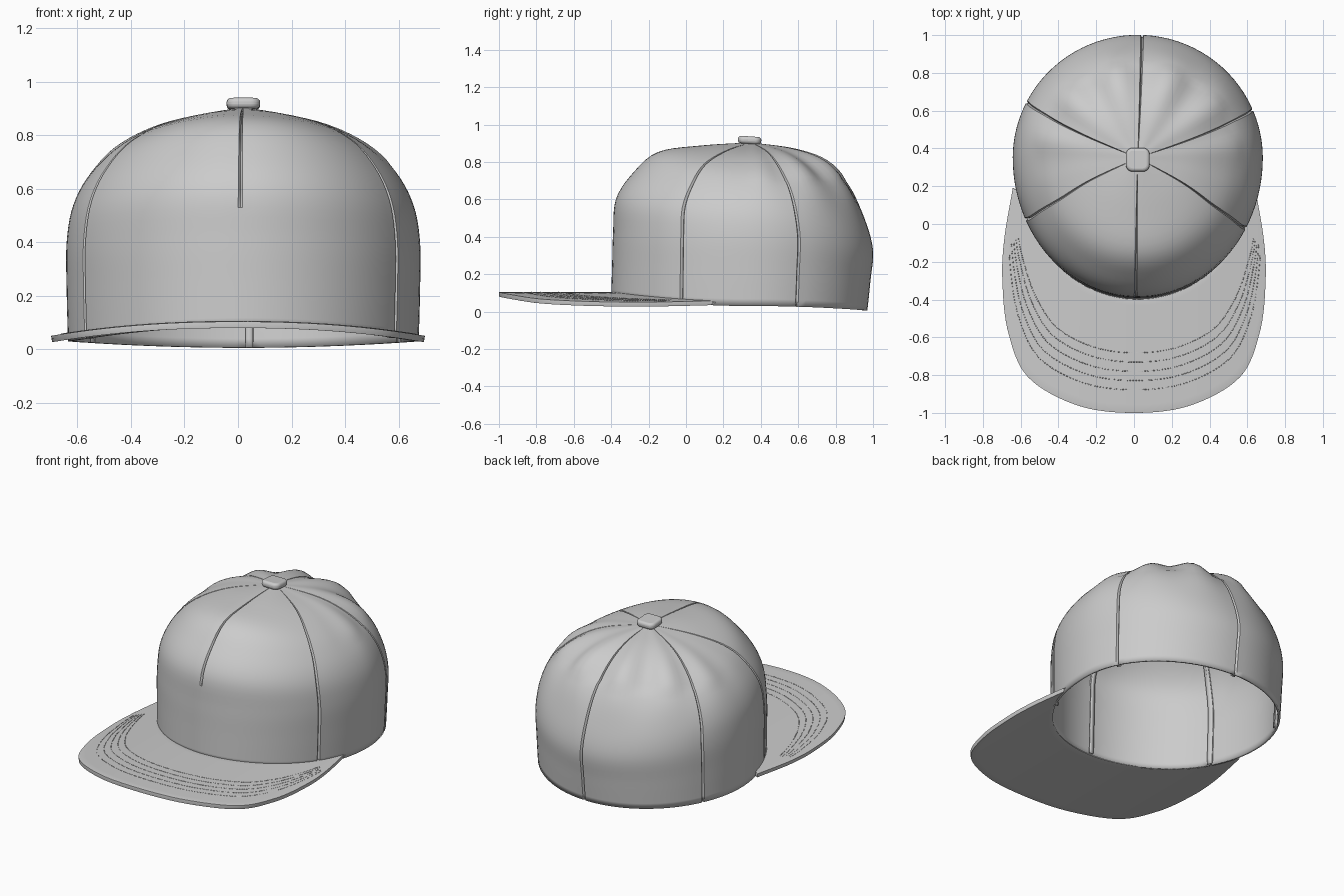
import bpy, bmesh
from math import sin, cos, pi, radians, exp
from mathutils import Vector

if "Cube" in bpy.data.objects:
    bpy.data.objects.remove(bpy.data.objects["Cube"])

CX, CY = 0.02, 0.35
SEAMS = [radians(a) for a in (23, 88, 153, 206, 269, 330)]


def smooth_path(pts, n):
    """Catmull-Rom curve through the points, n steps per span."""
    p = [Vector(q) for q in pts]
    p = [2 * p[0] - p[1]] + p + [2 * p[-1] - p[-2]]
    out = []
    for a, b, c, d in zip(p, p[1:], p[2:], p[3:]):
        for k in range(n):
            t = k / n
            out.append(0.5 * (2 * b + (c - a) * t + (2 * a - 5 * b + 4 * c - d) * t * t
                              + (3 * b - a - 3 * c + d) * t ** 3))
    return out + [p[-2]]


def shade(ob, angle=30):
    bpy.ops.object.select_all(action='DESELECT')
    ob.select_set(True)
    bpy.context.view_layer.objects.active = ob
    bpy.ops.object.shade_smooth_by_angle(angle=radians(angle))


def grid_object(name, columns, closed=False, thickness=0.0, offset=-1):
    """Skin a list of point columns into a smooth quad sheet."""
    bm = bmesh.new()
    vs = [[bm.verts.new(p) for p in col] for col in columns]
    n = len(vs)
    for i in range(n if closed else n - 1):
        a, b = vs[i], vs[(i + 1) % n]
        for j in range(len(a) - 1):
            bm.faces.new((a[j], b[j], b[j + 1], a[j + 1]))
    bmesh.ops.remove_doubles(bm, verts=bm.verts, dist=1e-5)
    me = bpy.data.meshes.new(name)
    bm.to_mesh(me)
    bm.free()
    ob = bpy.data.objects.new(name, me)
    bpy.context.collection.objects.link(ob)
    if thickness:
        m = ob.modifiers.new("thickness", 'SOLIDIFY')
        m.thickness, m.offset = thickness, offset
    shade(ob)
    return ob


# Crown profiles (radius, height) from rim to apex
FRONT = smooth_path([(.75, .085), (.745, .25), (.74, .42), (.725, .6), (.635, .74),
                     (.50, .853), (.27, .888), (0, .905)], 5)
SIDE = smooth_path([(.655, .03), (.66, .22), (.66, .4), (.635, .54), (.57, .66),
                    (.46, .765), (.28, .85), (0, .905)], 5)
BACK = smooth_path([(.62, .006), (.637, .17), (.65, .33), (.605, .5), (.525, .67),
                    (.40, .80), (.23, .87), (0, .905)], 5)
ROWS = len(SIDE)


def crown_point(th, j, inset=0.0):
    fb = FRONT[j] if sin(th) < 0 else BACK[j]
    s2 = sin(th) ** 2
    z = SIDE[j][1] * (1 - s2) + fb[1] * s2
    t = j / (ROWS - 1)
    # Soft cloth folds on the rear panels
    fold = 0.012 * max(0, sin(th) + 0.3) * exp(-((t - 0.68) / 0.16) ** 2) * sin(11 * th + 0.6)
    k = min(1, SIDE[j][0] / 0.12)
    d = (fold - inset) * k
    return Vector((CX + (SIDE[j][0] + d) * cos(th), CY + (fb[0] + d) * sin(th),
                   z + (d * 0.8 if t > 0.6 else 0)))


# Crown: six panels with a narrow groove at each seam
half = radians(0.7)
columns = []
for i, a in enumerate(SEAMS):
    b = SEAMS[(i + 1) % 6] + (2 * pi if i == 5 else 0)
    front_seam = i == 4
    columns.append([crown_point(a, j, 0.0 if front_seam and j < 14 else 0.013)
                    for j in range(ROWS)])
    for k in range(17):
        th = a + half + (b - a - 2 * half) * k / 16
        columns.append([crown_point(th, j) for j in range(ROWS)])
grid_object("crown", columns, closed=True, thickness=0.014)

# Tapes covering the seams on the inside
for i, a in enumerate(SEAMS):
    cols = [[crown_point(a + radians(o), j, 0.022) for j in range(ROWS - 3)]
            for o in (-1.3, 0, 1.3)]
    grid_object(f"seam_tape_{i + 1}", cols, thickness=0.006)

# Brim: sheet lofted from the crown rim to the outer outline
half_outline = [(.64, .19), (.685, -.08), (.695, -.3), (.665, -.57), (.56, -.81),
                (.30, -.96), (0, -1.0)]
right = smooth_path(half_outline + [(-.30, -.96)], 8)[:49]
outline = [Vector((-p.x, p.y)) for p in right] + list(reversed(right))[1:]
N = len(outline)


def brim_point(i, u, lift=0.0):
    th = radians(194 + 152 * i / (N - 1))
    inner = Vector((CX + 0.645 * cos(th), CY + 0.738 * sin(th)))
    p = inner.lerp(outline[i], u)
    z = 0.092 - 0.052 * (abs(p.x) / 0.69) ** 2.2
    return Vector((p.x, p.y, z + lift))


brim = grid_object("brim", [[brim_point(i, u / 14) for u in range(15)] for i in range(N)],
                   thickness=0.024, offset=0)
bev = brim.modifiers.new("rounded_edge", 'BEVEL')
bev.width, bev.segments, bev.limit_method, bev.angle_limit = 0.008, 3, 'ANGLE', radians(50)

# Rows of stitching on the brim
cu = bpy.data.curves.new("brim_stitching", 'CURVE')
cu.dimensions, cu.bevel_depth, cu.bevel_resolution = '3D', 0.002, 0
for row in range(5):
    u = 0.48 + 0.08 * row
    for i in range(10, N - 11):
        a, b = brim_point(i, u, 0.0125), brim_point(i + 1, u, 0.0125)
        for s in (0.05, 0.55):
            sp = cu.splines.new('POLY')
            sp.points.add(1)
            sp.points[0].co = (*a.lerp(b, s), 1)
            sp.points[1].co = (*a.lerp(b, s + 0.3), 1)
bpy.context.collection.objects.link(bpy.data.objects.new("brim_stitching", cu))

# Top button: soft rounded square
bpy.ops.mesh.primitive_cube_add(size=1, location=(CX, CY - 0.01, 0.917),
                                rotation=(radians(-4), 0, 0))
button = bpy.context.object
button.name = "top_button"
button.scale = (0.125, 0.125, 0.04)
bpy.ops.object.transform_apply(location=False, rotation=False, scale=True)
bm = bmesh.new()
bm.from_mesh(button.data)
bmesh.ops.bevel(bm, geom=[e for e in bm.edges if abs(e.verts[0].co.z - e.verts[1].co.z) > 0.02],
                offset=0.035, segments=5, profile=0.5, affect='EDGES')
bm.to_mesh(button.data)
bm.free()
bev = button.modifiers.new("soft_edge", 'BEVEL')
bev.width, bev.segments, bev.limit_method = 0.016, 4, 'ANGLE'
shade(button, 40)
